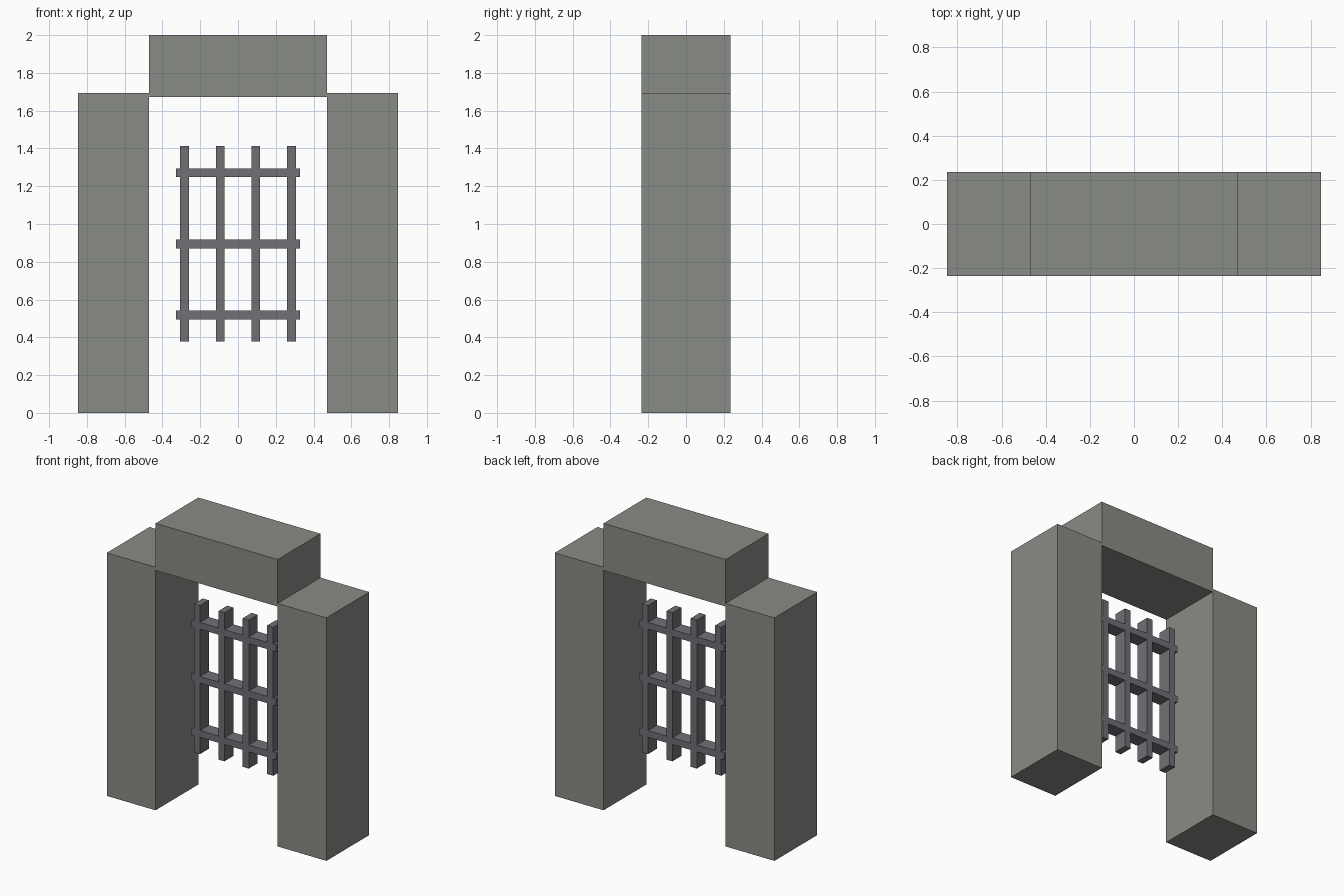
import bpy

if "Cube" in bpy.data.objects:
    bpy.data.objects.remove(bpy.data.objects["Cube"])


def box(name, x, z, y):
    """Box spanning x and z ranges, with depth y centred on y = 0."""
    bpy.ops.mesh.primitive_cube_add(size=1, location=(sum(x) / 2, 0, sum(z) / 2))
    ob = bpy.context.object
    ob.name = name
    ob.scale = (x[1] - x[0], y, z[1] - z[0])
    bpy.ops.object.transform_apply(location=False, rotation=False, scale=True)
    return ob


def paint(ob, mat):
    ob.data.materials.append(mat)


stone = bpy.data.materials.new("stone")
stone.diffuse_color = (0.25, 0.26, 0.235, 1)
stone.use_nodes = True
stone.node_tree.nodes["Principled BSDF"].inputs["Base Color"].default_value = stone.diffuse_color
iron = bpy.data.materials.new("iron")
iron.diffuse_color = (0.16, 0.16, 0.18, 1)
iron.use_nodes = True
iron.node_tree.nodes["Principled BSDF"].inputs["Base Color"].default_value = iron.diffuse_color

# Stone pillars and lintel
paint(box("left_pillar", (-0.847, -0.471), (0, 1.694), 0.471), stone)
paint(box("right_pillar", (0.471, 0.847), (0, 1.694), 0.471), stone)
paint(box("lintel", (-0.471, 0.471), (1.672, 2.0), 0.471), stone)

# Iron grille: upright and cross bars
HALF, DEPTH = 0.0235, 0.098
for i in range(4):
    x = -0.2825 + i * 0.1883
    paint(box(f"upright_bar_{i + 1}", (x - HALF, x + HALF), (0.377, 1.412), DEPTH), iron)
for i in range(3):
    z = 0.518 + i * 0.3766
    paint(box(f"cross_bar_{i + 1}", (-0.328, 0.328), (z - HALF, z + HALF), DEPTH), iron)
